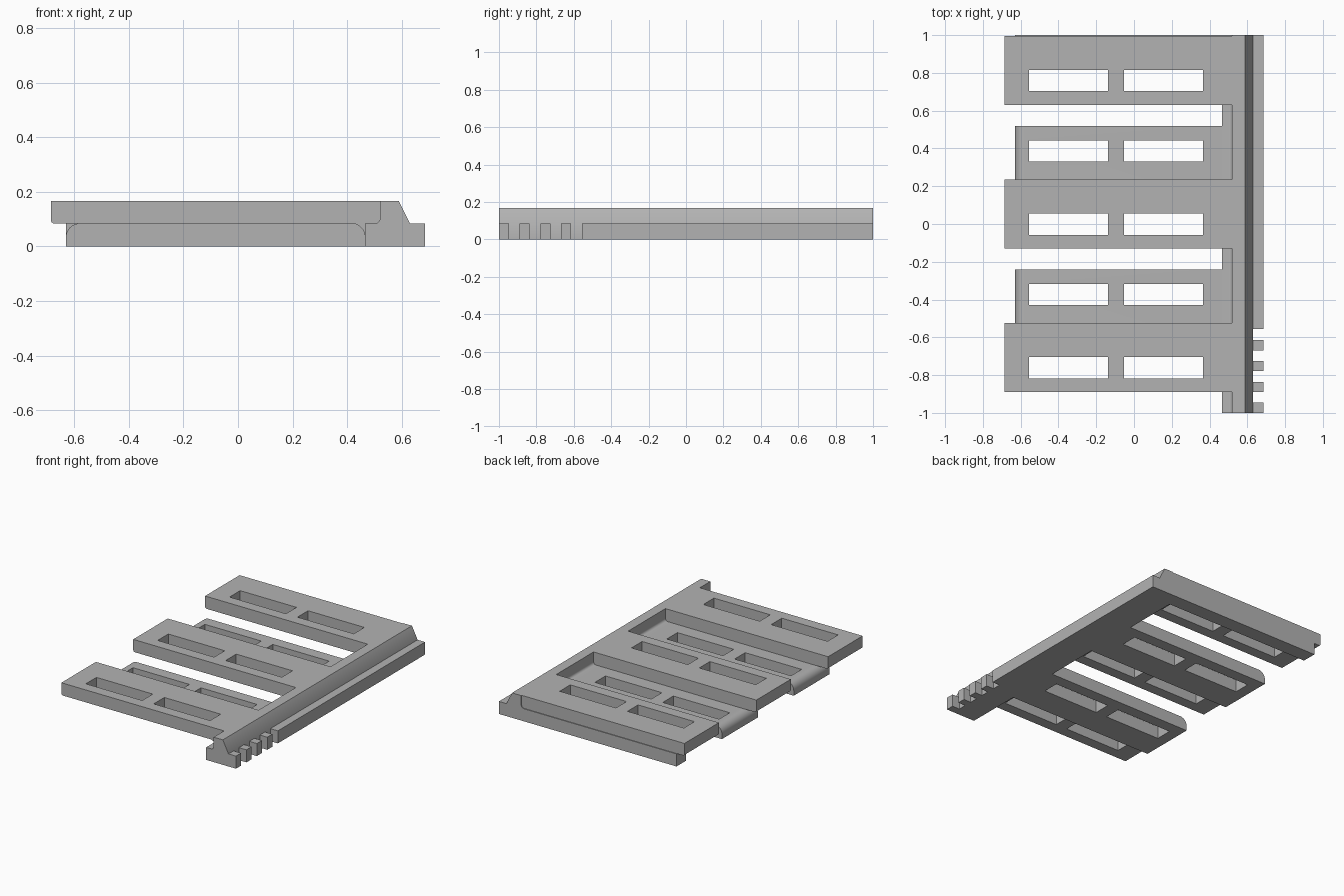
import bpy
import bmesh
from math import sin, cos, radians

if "Cube" in bpy.data.objects:
    bpy.data.objects.remove(bpy.data.objects["Cube"])

# Single plain grey
grey = bpy.data.materials.new("plain grey")
grey.use_nodes = True
grey.diffuse_color = (0.45, 0.45, 0.45, 1)
grey.node_tree.nodes["Principled BSDF"].inputs["Base Color"].default_value = (0.45, 0.45, 0.45, 1)

TOP, MID = 0.167, 0.084          # full height and half-lap height
PITCH = 0.76                     # spacing of matching fingers
SPINE_X, WALL_X = 0.465, 0.52    # inner faces of the spine, low and high
END_LOW, END_HIGH = -0.63, -0.685
ROUND = 0.05


def arc(cx, cz, r, start, end, steps=10):
    """Points on an arc in the xz plane, angles in degrees."""
    angles = [radians(start + (end - start) * i / steps) for i in range(steps + 1)]
    return [(cx + r * cos(a), cz + r * sin(a)) for a in angles]


def extrude(name, profile, y0, y1):
    """Extrude an xz profile from y0 to y1."""
    bm = bmesh.new()
    face = bm.faces.new([bm.verts.new((x, y0, z)) for x, z in profile])
    moved = bmesh.ops.extrude_face_region(bm, geom=[face])["geom"]
    bmesh.ops.translate(bm, vec=(0, y1 - y0, 0),
                        verts=[v for v in moved if isinstance(v, bmesh.types.BMVert)])
    bmesh.ops.recalc_face_normals(bm, faces=bm.faces)
    mesh = bpy.data.meshes.new(name)
    bm.to_mesh(mesh)
    bm.free()
    mesh.materials.append(grey)
    obj = bpy.data.objects.new(name, mesh)
    bpy.context.collection.objects.link(obj)
    return obj


def box(name, x0, x1, y0, y1, z0, z1):
    return extrude(name, [(x0, z0), (x1, z0), (x1, z1), (x0, z1)], y0, y1)


def activate(obj):
    bpy.ops.object.select_all(action='DESELECT')
    obj.select_set(True)
    bpy.context.view_layer.objects.active = obj


def smooth(obj):
    activate(obj)
    bpy.ops.object.shade_smooth_by_angle(angle=radians(30))


def cut_slots(obj, y):
    """Cut the pair of long slots through a finger."""
    for x0, x1 in ((-0.555, -0.137), (-0.052, 0.365)):
        cutter = box("slot_cutter", x0, x1, y - 0.056, y + 0.056, -0.1, 0.3)
        cutter.hide_render = True
        mod = obj.modifiers.new("slot", 'BOOLEAN')
        mod.operation = 'DIFFERENCE'
        mod.solver = 'EXACT'
        mod.object = cutter
        activate(obj)
        bpy.ops.object.modifier_apply(modifier=mod.name)
        bpy.data.objects.remove(cutter)


# Spine with sloped outer edge and a small fillet above the inner ledge
spine = extrude("spine", [(SPINE_X, 0), (0.63, 0), (0.63, MID), (0.588, TOP), (WALL_X, TOP)]
                + arc(WALL_X - 0.018, MID + 0.018, 0.018, 0, -90, 6)
                + [(SPINE_X, MID)], -1, 1)
smooth(spine)

# Outer ledge, ending in a row of teeth
box("outer_ledge", 0.63, 0.685, -0.557, 1, 0, MID)
for i in range(4):
    y = -1 + i * 0.1105
    box(f"tooth_{i + 1}", 0.63, 0.685, y, y + 0.054, 0, MID)

# Upper fingers with a softened lower lip
lip = arc(END_HIGH + 0.012, MID + 0.012, 0.012, 180, 270, 6)
upper_profile = lip + [(WALL_X, MID), (WALL_X, TOP), (END_HIGH, TOP)]
for i in range(3):
    y = -0.89 + i * PITCH
    finger = extrude(f"upper_finger_{i + 1}", upper_profile, y, min(y + 0.365, 1))
    cut_slots(finger, y + 0.129)
    smooth(finger)

    # Rounded inner corner of the pocket beneath each upper finger
    corner = extrude(f"pocket_corner_{i + 1}",
                     arc(SPINE_X - ROUND, MID - ROUND, ROUND, 0, 90) + [(SPINE_X, MID)],
                     y, y + 0.27)
    smooth(corner)

# Lower fingers with rounded tips
lower_profile = ([(END_LOW, 0), (SPINE_X, 0), (SPINE_X, MID)]
                 + arc(END_LOW + ROUND, MID - ROUND, ROUND, 90, 180))
for i in range(2):
    y = -0.62 + i * PITCH
    finger = extrude(f"lower_finger_{i + 1}", lower_profile, y, y + 0.38)
    cut_slots(finger, y + 0.246)
    smooth(finger)

# Square rail closing the back edge
box("back_rail", END_LOW, SPINE_X, 0.9, 1, 0, MID)
